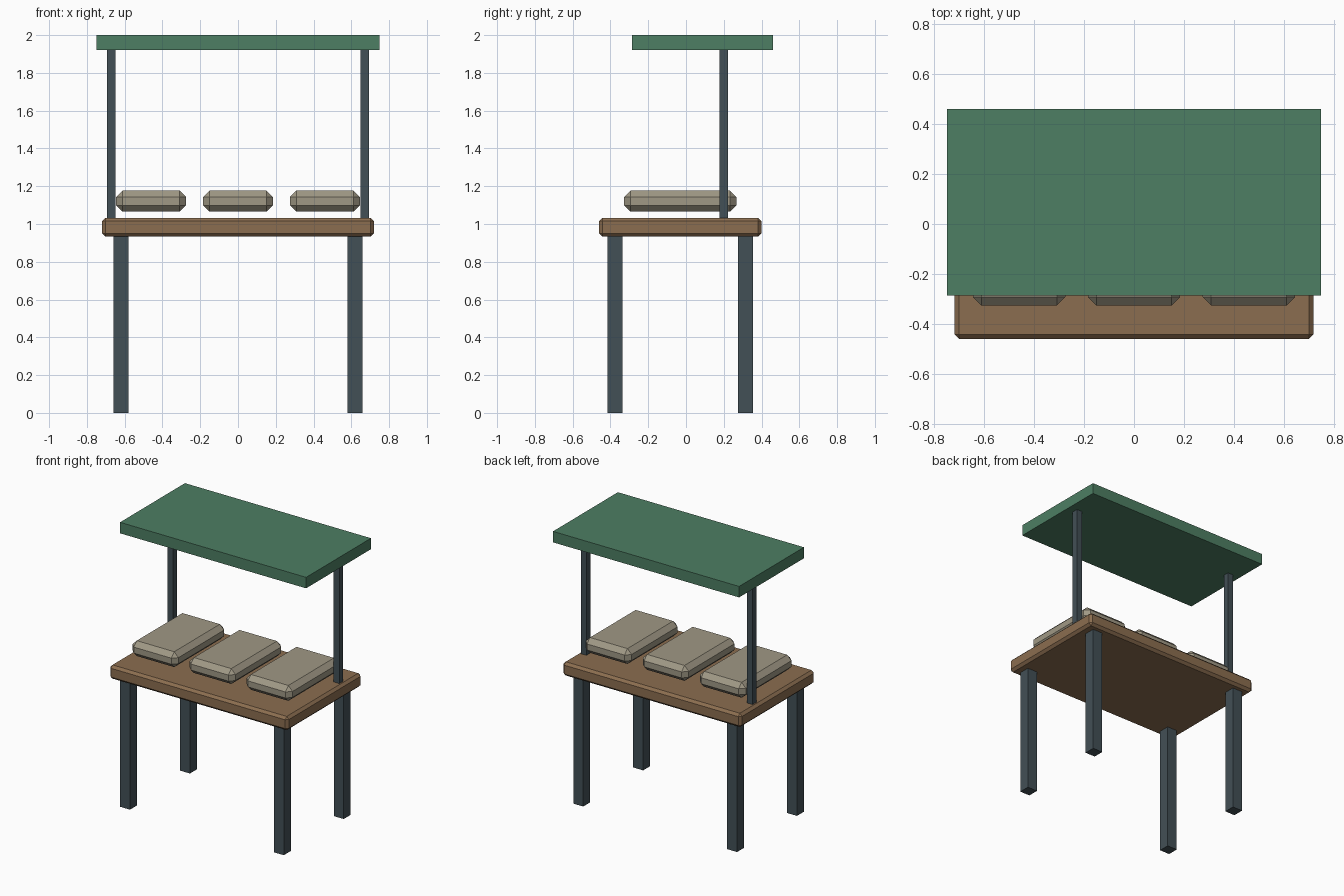
import bpy, bmesh
from mathutils import Matrix, Vector

if "Cube" in bpy.data.objects:
    bpy.data.objects.remove(bpy.data.objects["Cube"])


def material(name, rgb):
    m = bpy.data.materials.new(name)
    m.diffuse_color = (*rgb, 1.0)
    m.use_nodes = True
    m.node_tree.nodes["Principled BSDF"].inputs["Base Color"].default_value = m.diffuse_color
    return m


WOOD = material("wood", (0.26, 0.155, 0.08))
METAL = material("dark_metal", (0.055, 0.08, 0.093))
CLOTH = material("green_canopy", (0.075, 0.21, 0.125))
SACK = material("sackcloth", (0.35, 0.315, 0.235))


def box(name, lo, hi, mat, chamfer=0.0):
    """Box between two corners, with optional single-step chamfer on all edges."""
    lo, hi = Vector(lo), Vector(hi)
    bm = bmesh.new()
    bmesh.ops.create_cube(bm, size=1.0, matrix=Matrix.Translation((lo + hi) / 2)
                          @ Matrix.Diagonal((*(hi - lo), 1.0)))
    if chamfer:
        bmesh.ops.bevel(bm, geom=bm.edges[:], offset=chamfer, segments=1,
                        affect='EDGES', profile=0.5)
    mesh = bpy.data.meshes.new(name)
    bm.to_mesh(mesh)
    bm.free()
    mesh.materials.append(mat)
    ob = bpy.data.objects.new(name, mesh)
    bpy.context.collection.objects.link(ob)
    return ob


def upright(name, x, y, width, z0, z1):
    h = width / 2
    return box(name, (x - h, y - h, z0), (x + h, y + h, z1), METAL)


# Counter top
box("counter_top", (-0.72, -0.46, 0.933), (0.72, 0.40, 1.033), WOOD, 0.018)

# Legs and canopy posts
for side, s in (("left", -1), ("right", 1)):
    upright(f"front_leg_{side}", s * 0.62, -0.375, 0.08, 0.0, 0.933)
    upright(f"back_leg_{side}", s * 0.62, 0.315, 0.08, 0.0, 0.933)
    upright(f"canopy_post_{side}", s * 0.67, 0.20, 0.045, 1.03, 1.922)

# Flat canopy
box("canopy", (-0.75, -0.287, 1.92), (0.75, 0.46, 2.0), CLOTH)

# Sacks laid out above the counter
for i in range(3):
    x = (i - 1) * 0.46
    box(f"sack_{i + 1}", (x - 0.185, -0.327, 1.065), (x + 0.185, 0.267, 1.177), SACK, 0.034)
